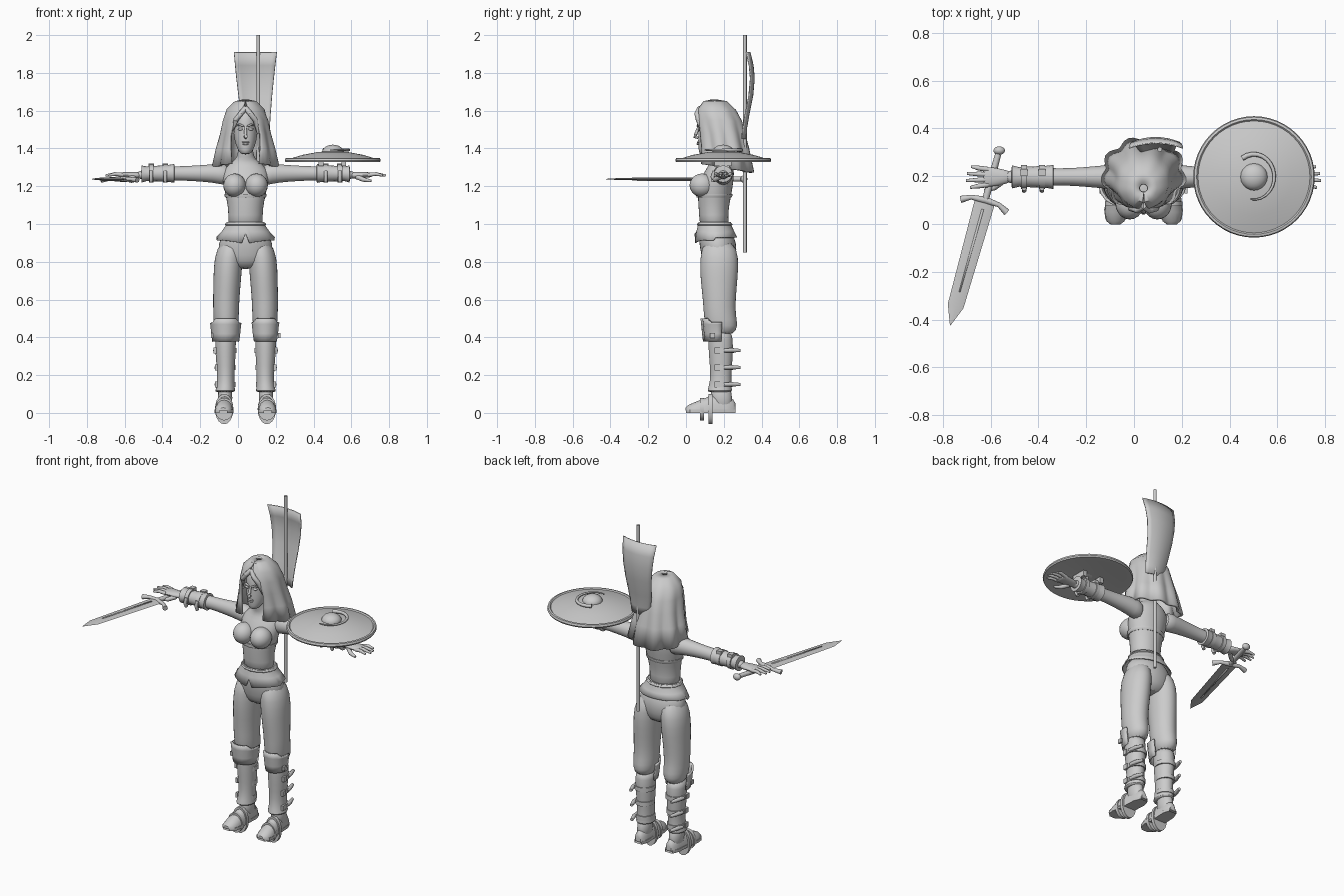
import bpy, bmesh, math
from mathutils import Vector

cube = bpy.data.objects.get("Cube")
if cube:
    bpy.data.objects.remove(cube, do_unlink=True)

grey = bpy.data.materials.new("plain grey")
grey.use_nodes = True
colour = (0.6, 0.6, 0.6, 1)
grey.diffuse_color = colour
grey.node_tree.nodes["Principled BSDF"].inputs["Base Color"].default_value = colour

MID = 0.04  # body centre line
parts = []


def add(name, bm, subsurf=0, thick=0):
    bmesh.ops.recalc_face_normals(bm, faces=bm.faces)
    mesh = bpy.data.meshes.new(name)
    bm.to_mesh(mesh)
    bm.free()
    obj = bpy.data.objects.new(name, mesh)
    bpy.context.collection.objects.link(obj)
    mesh.materials.append(grey)
    if thick:
        obj.modifiers.new("thickness", "SOLIDIFY").thickness = thick
    if subsurf:
        mod = obj.modifiers.new("smooth", "SUBSURF")
        mod.levels = mod.render_levels = subsurf
    parts.append(obj)
    return obj


def skin(name, rings, closed=True, caps=True, **kw):
    """Bridge rows of points into a surface."""
    bm = bmesh.new()
    rows = [[bm.verts.new(p) for p in ring] for ring in rings]
    n = len(rows[0])
    for a, b in zip(rows, rows[1:]):
        for i in range(n if closed else n - 1):
            j = (i + 1) % n
            bm.faces.new((a[i], a[j], b[j], b[i]))
    if closed and caps:
        bm.faces.new(rows[0])
        bm.faces.new(rows[-1])
    return add(name, bm, **kw)


def oval(c, u, v, n=16):
    c, u, v = Vector(c), Vector(u), Vector(v)
    return [c + u * math.cos(t) + v * math.sin(t) for t in (math.tau * i / n for i in range(n))]


def upright(name, rows, s=1, cx=0, subsurf=1, n=16, **kw):
    """Rows are height, side offset, half width, front y, back y."""
    rings = [oval((MID + s * (cx + dx), (f + b) / 2, z), (w, 0, 0), (0, (b - f) / 2, 0), n)
             for z, dx, w, f, b in rows]
    return skin(name, rings, subsurf=subsurf, **kw)


def sideways(name, rows, s, y=0.197, **kw):
    """Rows are side offset, height, half depth, half height."""
    return skin(name, [oval((MID + s * x, y, z), (0, d, 0), (0, 0, h)) for x, z, d, h in rows], **kw)


def box(name, c, size, turn=0):
    bm = bmesh.new()
    bmesh.ops.create_cube(bm, size=1)
    for v in bm.verts:
        v.co *= Vector(size)
    obj = add(name, bm)
    obj.location, obj.rotation_euler.z = c, turn
    return obj


def ball(name, c, size):
    bm = bmesh.new()
    bmesh.ops.create_uvsphere(bm, u_segments=20, v_segments=12, radius=1)
    for v in bm.verts:
        v.co = Vector(c) + v.co * Vector(size)
    return add(name, bm)


def tube(name, pts, radii):
    """Tapered rod along a path."""
    pts = [Vector(p) for p in pts]
    rings = []
    for i, p in enumerate(pts):
        d = (pts[min(i + 1, len(pts) - 1)] - pts[max(i - 1, 0)]).normalized()
        u = d.cross(Vector((0, 0, 1)) if abs(d.z) < 0.9 else Vector((1, 0, 0))).normalized()
        rings.append(oval(p, u * radii[i], d.cross(u) * radii[i], 10))
    return skin(name, rings)


# torso, neck and head
upright("torso", [(0.97, 0, .1, .07, .235), (1.05, 0, .09, .068, .222), (1.12, 0, .1, .062, .235),
                  (1.2, 0, .12, .06, .25), (1.27, 0, .128, .09, .258), (1.31, 0, .1, .12, .25),
                  (1.34, 0, .055, .125, .235), (1.37, 0, .04, .115, .2), (1.44, 0, .04, .115, .2)])
upright("bodice_seam", [(1.14, 0, .106, .056, .24), (1.15, 0, .112, .054, .246), (1.16, 0, .112, .055, .246)], subsurf=0)
upright("head", [(1.368, 0, .022, .072, .12), (1.39, 0, .042, .066, .16), (1.44, 0, .06, .062, .21),
                 (1.5, 0, .067, .064, .235), (1.56, 0, .068, .064, .24), (1.6, 0, .055, .085, .22),
                 (1.62, 0, .03, .11, .18)])
tube("nose", [(MID, .066, 1.515), (MID, .052, 1.475), (MID, .048, 1.462), (MID, .065, 1.455)], [.006, .009, .011, .006])
ball("upper_lip", (MID, .064, 1.433), (.021, .007, .005))
ball("lower_lip", (MID, .064, 1.424), (.017, .008, .006))
for s, side in ((1, "left"), (-1, "right")):
    ball(side + "_eye", (MID + s * .028, .071, 1.502), (.014, .008, .007))
    tube(side + "_brow", [(MID + s * .01, .061, 1.517), (MID + s * .03, .064, 1.526), (MID + s * .05, .078, 1.52)],
         [.005, .006, .003])
    ball(side + "_breast", (MID + s * .058, .085, 1.205), (.06, .066, .062))


# long draped hair with folds, open around the face
def drape(rows, n, folds):
    rings = []
    for z, w, yc, d, gap, dip in rows:
        ring = []
        for i in range(n + 1):
            t = math.radians(gap) + (math.tau - 2 * math.radians(gap)) * i / n
            k = 1 + folds * (1.66 - z) * math.cos(9 * t)
            ring.append((MID + w * k * math.sin(t), yc - d * k * math.cos(t), z - dip * (1 - math.cos(t)) / 2))
        rings.append(ring)
    return rings


skin("hair", drape([(1.645, .015, .15, .015, 1, 0), (1.638, .05, .155, .055, 1, 0), (1.605, .088, .165, .09, 8, .01),
                    (1.55, .105, .175, .11, 30, .01), (1.48, .118, .185, .118, 36, .01), (1.4, .138, .2, .122, 32, .01),
                    (1.32, .158, .21, .135, 27, .05)], 60, .22),
     closed=False, thick=-.014)
for s in (1, -1):
    tube("forehead_lock", [(MID, .075, 1.615), (MID + s * .025, .058, 1.585), (MID + s * .052, .066, 1.55),
                           (MID + s * .068, .09, 1.48)], [.014, .014, .014, .008])

# flared peplum with a notch at the front, and trousers
hem = []
for z, w, f, b in ((1.01, .1, .067, .237), (.99, .106, .062, .242), (.96, .127, .055, .256), (.915, .155, .046, .27)):
    ring = oval((MID, (f + b) / 2, z), (w, 0, 0), (0, (b - f) / 2, 0), 48)
    for p in ring:
        if z < .95:
            off = abs(p.x - MID)
            front = p.y < .15
            p.z += .035 if front and off < .012 else -.018 * max(0, 1 - off / .12) if front else .015
    hem.append(ring)
skin("peplum", hem, caps=False, thick=.006)
upright("waistband", [(.99, 0, .104, .063, .24), (.997, 0, .11, .058, .246), (1.006, 0, .104, .062, .24)], subsurf=0)
upright("hips", [(.76, 0, .07, .12, .23), (.8, 0, .13, .085, .262), (.87, 0, .15, .073, .272),
                 (.92, 0, .14, .065, .262), (.98, 0, .1, .075, .235)])

for s, side in ((1, "left"), (-1, "right")):
    # leg, greave and boot
    upright(side + "_trouser_leg", [(.92, -.03, .06, .09, .255), (.82, -.012, .078, .072, .282), (.72, -.007, .075, .073, .276),
                                    (.6, 0, .071, .088, .264), (.52, 0, .069, .092, .264), (.46, 0, .066, .1, .278),
                                    (.41, 0, .052, .12, .255)], s, .103)
    upright(side + "_greave", [(.43, 0, .054, .118, .24), (.4, 0, .057, .115, .25), (.3, 0, .054, .12, .25),
                               (.2, -.002, .046, .13, .24), (.14, 0, .048, .12, .242), (.115, .002, .055, .11, .246),
                               (.11, .002, .05, .12, .24)], s, .106)
    upright(side + "_ankle", [(.02, 0, .04, .14, .25), (.08, 0, .038, .13, .245), (.14, 0, .04, .13, .24)], s, .108)
    shoe = []
    for y, w, h in ((-.002, .02, .028), (.012, .038, .042), (.05, .048, .058), (.1, .046, .078),
                    (.15, .04, .1), (.21, .037, .09), (.25, .03, .07), (.262, .018, .05)):
        ring = oval((MID + s * (.118 - y * .05), y, .012), (w, 0, 0), (0, 0, h - .012))
        for p in ring:
            p.z = max(p.z, .012)
        shoe.append(ring)
    skin(side + "_shoe", shoe)
    sole = [[(MID + s * (.118 - .05 * y) + k * w, y, z) for y, w in
             ((0, .02), (.02, .043), (.06, .05), (.12, .04), (.22, .04), (.262, .025))] for z in (0, .018) for k in (-1, 1)]
    skin(side + "_sole", [sole[0], sole[1], sole[3], sole[2], sole[0]], closed=False)
    for y, h in ((.085, .074), (.13, .094)):
        skin(side + "_shoe_strap", [oval((MID + s * .113, y + k, .02), (.049, 0, 0), (0, 0, h - .014), 20)
                                    for k in (-.01, .01)])
    # shaped knee plate
    plate = []
    for z, w, d in ((.378, .062, .075), (.42, .068, .08), (.47, .073, .085), (.5, .076, .088)):
        plate.append([(MID + s * .105 + w * math.sin(t), .175 - d * math.cos(t), z - (.022 if z > .48 and abs(t) > 1 else 0))
                      for t in (math.radians(a) for a in range(-100, 101, 20))])
    skin(side + "_knee_guard", plate, closed=False, thick=.01)
    # straps and buckles
    for z, w, b in ((.33, .059, .253), (.24, .053, .25), (.15, .052, .246)):
        upright(side + "_leg_strap", [(z - .013, 0, w, .135, b), (z + .013, 0, w, .135, b)], s, .106, subsurf=0)
        out = MID + s * (.107 + w)
        box(side + "_buckle", (out - s * .004, .165, z), (.014, .028, .03))
        tube(side + "_strap_end", [(out - s * .004, .2, z), (out - s * .012, .24, z + .002), (out - s * .028, .287, z)],
             [.01, .012, .009])
    box(side + "_knee_buckle", (MID + s * .178, .14, .41), (.012, .025, .025))

    # arm, bracer and open hand
    sideways(side + "_arm", [(.08, 1.255, .055, .06), (.14, 1.267, .052, .054), (.21, 1.268, .045, .046),
                             (.3, 1.268, .037, .04), (.36, 1.268, .037, .038), (.44, 1.268, .038, .038),
                             (.53, 1.262, .03, .026), (.58, 1.258, .026, .02)], s, subsurf=1)
    sideways(side + "_bracer", [(.376, 1.268, .044, .042), (.378, 1.268, .051, .05), (.4, 1.268, .047, .046),
                                (.46, 1.267, .044, .042), (.52, 1.266, .041, .038), (.55, 1.265, .048, .045),
                                (.552, 1.265, .04, .036)], s)
    for x in (.425, .5):
        sideways(side + "_arm_strap", [(x - .012, 1.267, .05, .047), (x + .012, 1.267, .05, .047)], s)
        box(side + "_arm_buckle", (MID + s * x, .215, 1.31), (.03, .03, .02))
        tube(side + "_arm_strap_end", [(MID + s * x, .15, 1.28), (MID + s * x, .14, 1.25), (MID + s * x, .152, 1.225)], [.01] * 3)
    sideways(side + "_palm", [(.55, 1.258, .024, .018), (.59, 1.258, .032, .018), (.63, 1.26, .042, .016),
                              (.665, 1.26, .04, .013), (.672, 1.26, .034, .008)], s, subsurf=1)
    for i, tip in enumerate((.725, .742, .738, .72)):
        y = .165 + .021 * i
        spread = (i - 1.5) * .004
        tube(side + "_finger", [(MID + s * .65, y, 1.26), (MID + s * .69, y + spread, 1.265),
                                (MID + s * tip, y + 2 * spread, 1.257)], [.011, .01, .006])
    tube(side + "_thumb", [(MID + s * .59, .18, 1.25), (MID + s * .625, .152, 1.235), (MID + s * .665, .14, 1.228)],
         [.014, .012, .007])

# round shield lying on the left arm
HUB = Vector((.502, .197, 0))
profile = [(.01, 1.345), (.2, 1.333), (.238, 1.328), (.25, 1.328), (.254, 1.336), (.25, 1.348), (.24, 1.35),
           (.234, 1.344), (.16, 1.366), (.08, 1.381), (.01, 1.386)]
skin("shield", [oval(HUB + Vector((0, 0, z)), (r, 0, 0), (0, r, 0), 48) for r, z in profile])
ball("shield_boss", HUB + Vector((0, 0, 1.38)), (.057, .057, .04))
arc = [HUB + Vector((.085 * math.cos(a), .095 * math.sin(a), 1.392)) for a in
       (math.radians(125 - 15 * i) for i in range(16))]
tube("shield_spiral", arc, [.011 - .0005 * i for i in range(16)])
for x in (.44, .56):
    box("shield_grip", (x, .197, 1.325), (.025, .09, .035))

# sword in the right hand, laid out along its own axis
ROOT = Vector((-.622, .1, 1.238))
ALONG = Vector((-.27, -.963, 0)).normalized()
ACROSS = Vector((-ALONG.y, ALONG.x, 0))
UP = Vector((0, 0, 1))


def along(a, c=0, z=0):
    return ROOT + ALONG * a + ACROSS * c + UP * z


skin("blade", [[along(a, w), along(a, 0, t), along(a, -w), along(a, 0, -t)] for a, w, t in
               ((0, .043, .008), (.46, .034, .006), (.545, .001, .001))])
for k in (1, -1):
    skin("fuller", [[along(a, w, k * .008), along(a, -w, k * .008)] for a, w in ((.04, .005), (.4, .003))],
         closed=False, thick=.002)
tube("sword_grip", [along(-.2), along(-.1), along(0)], [.013, .015, .014])
ball("pommel", along(-.215), (.024, .018, .02))
tube("sword_guard", [along(.025, -.1, -.005), along(.004, -.06), along(0), along(.004, .06), along(.025, .1, -.005)],
     [.015, .01, .015, .01, .015])

# back banner on a pole
tube("banner_pole", [(.108, .312, .85), (.108, .312, 2)], [.01, .01])
cloth = []
for z, l, r, y in ((1.91, -.022, .206, .335), (1.84, -.016, .198, .352), (1.77, -.009, .19, .358), (1.68, .002, .181, .35),
                   (1.58, .014, .173, .33), (1.5, .03, .168, .316), (1.45, .042, .165, .312)):
    cloth.append([(l + (r - l) * i / 8, y - .02 * (i / 4 - 1) ** 2 + .006, z) for i in range(9)])
skin("banner", cloth, closed=False, thick=.006)

bpy.ops.object.select_all(action="DESELECT")
for obj in parts:
    obj.select_set(True)
bpy.context.view_layer.objects.active = parts[0]
bpy.ops.object.shade_smooth_by_angle(angle=math.radians(40))
